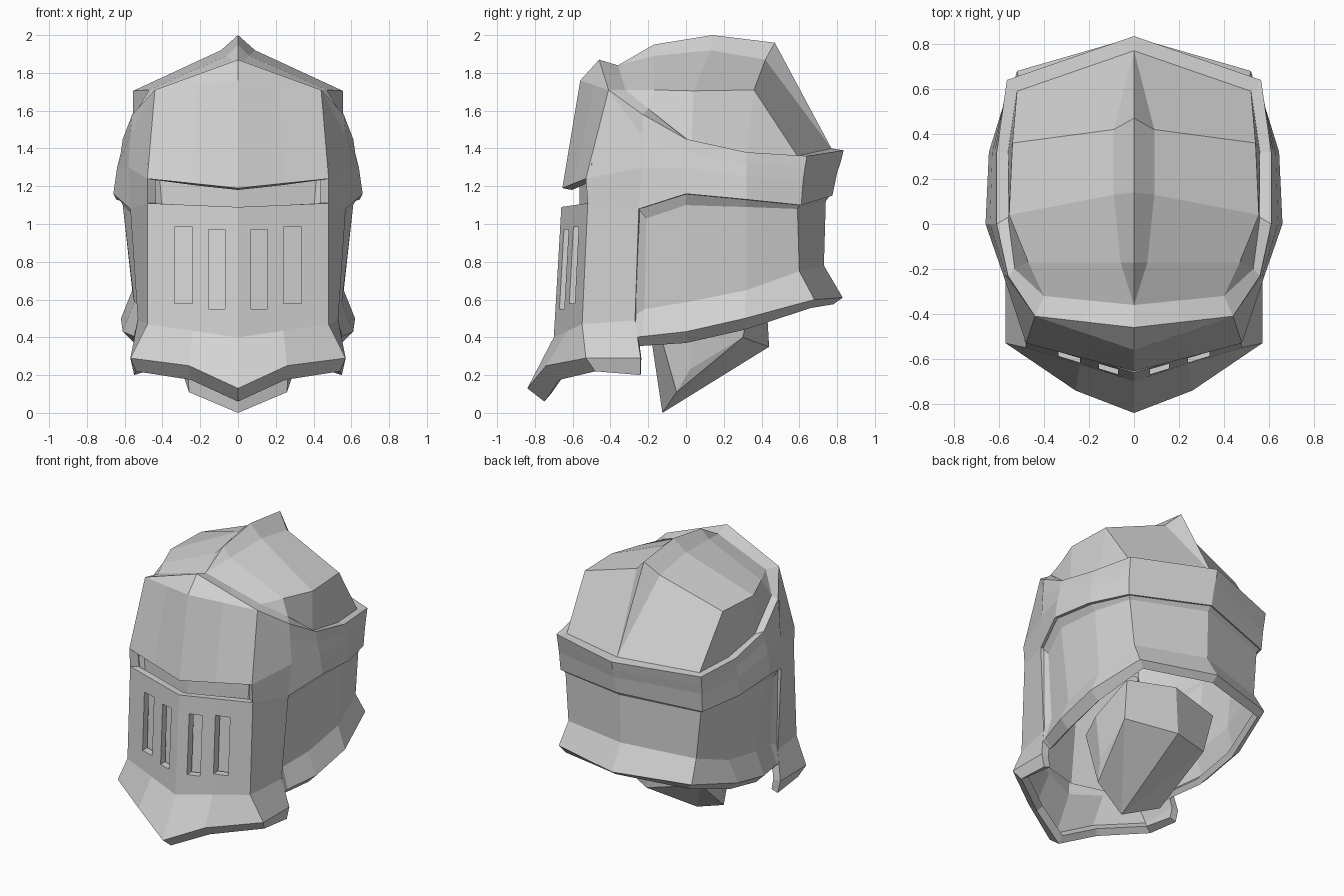
import bpy, bmesh

steel = bpy.data.materials.new("steel grey")
steel.diffuse_color = (0.65, 0.65, 0.65, 1)


def sheet(name, rows, skip=lambda r, c: False, thickness=0.0):
    """Right half of a plate from rows of points (top to bottom, front to back), mirrored."""
    bm = bmesh.new()
    found = {}

    def vert(p):
        if p not in found:
            found[p] = bm.verts.new(p)
        return found[p]

    for r in range(len(rows) - 1):
        for c in range(len(rows[r]) - 1):
            if skip(r, c) or c + 1 >= len(rows[r + 1]):
                continue
            corners = [rows[r][c], rows[r + 1][c], rows[r + 1][c + 1], rows[r][c + 1]]
            corners = list(dict.fromkeys(corners))
            if len(corners) > 2:
                bm.faces.new([vert(p) for p in corners])
    mesh = bpy.data.meshes.new(name)
    bm.to_mesh(mesh)
    bm.free()
    ob = bpy.data.objects.new(name, mesh)
    bpy.context.collection.objects.link(ob)
    mesh.materials.append(steel)
    mirror = ob.modifiers.new("mirror", 'MIRROR')
    mirror.use_clip = True
    if thickness:
        solid = ob.modifiers.new("thickness", 'SOLIDIFY')
        solid.thickness = thickness
        solid.offset = -1
        solid.use_even_offset = True
    return ob


# Visor: brow, rim band round the back, face plate and flared chin
inner_rim = [(0, -.36, 1.84), (.2, -.34, 1.775), (.4, -.32, 1.71), (.53, -.2, 1.61),
             (.56, .03, 1.43), (.56, .32, 1.38), (.52, .59, 1.36), (0, .77, 1.4)]
visor = sheet("visor", [
    inner_rim,
    [(0, -.46, 1.87), (.22, -.435, 1.79), (.44, -.41, 1.71), (.56, -.23, 1.58),
     (.61, 0, 1.45), (.61, .32, 1.38), (.565, .64, 1.36), (0, .835, 1.39)],
    [(0, -.56, 1.76), (.22, -.485, 1.735), (.44, -.41, 1.71), (.57, -.23, 1.47),
     (.62, 0, 1.38), (.62, .32, 1.32), (.563, .63, 1.3), (0, .82, 1.33)],
    [(0, -.655, 1.19), (.24, -.593, 1.215), (.48, -.53, 1.24), (.58, -.23, 1.3),
     (.64, 0, 1.3), (.63, .32, 1.25), (.56, .62, 1.23), (0, .8, 1.27)],
    [(0, -.66, 1.09), (.24, -.59, 1.1), (.48, -.52, 1.11), (.57, -.25, 1.08),
     (.66, 0, 1.16), (.645, .32, 1.13), (.555, .61, 1.1), (0, .775, 1.15)],
    [(0, -.7, .4), (.24, -.625, .435), (.48, -.55, .47), (.53, -.27, .49)],
    [(0, -.84, .13), (.26, -.74, .25), (.57, -.53, .29), (.57, -.24, .29)],
    [(0, -.75, .06), (.25, -.67, .175), (.54, -.48, .22), (.55, -.24, .2)],
], skip=lambda r, c: r == 3 and c < 2, thickness=0.05)

# Breathing slots cut through the face plate
bm = bmesh.new()
for x0, x1, z0, z1 in ((.07, .155, .55, .97), (.24, .335, .58, .985)):
    for s in (1, -1):
        for v in bmesh.ops.create_cube(bm, size=1)["verts"]:
            v.co = (s * (x0 + x1) / 2 + v.co.x * (x1 - x0), -.6 + v.co.y * .4,
                    (z0 + z1) / 2 + v.co.z * (z1 - z0))
mesh = bpy.data.meshes.new("slot_cutter")
bm.to_mesh(mesh)
bm.free()
cutter = bpy.data.objects.new("slot_cutter", mesh)
bpy.context.collection.objects.link(cutter)
cutter.hide_render = True
cutter.hide_viewport = True
cut = visor.modifiers.new("slots", 'BOOLEAN')
cut.object = cutter
cut.operation = 'DIFFERENCE'
cut.solver = 'EXACT'

# Closed lining behind the eye slit and breathing slots
sheet("face_lining", [
    [(0, -.565, 1.32), (.22, -.51, 1.32), (.42, -.46, 1.32), (.48, -.5, 1.32)],
    [(0, -.565, 1.05), (.22, -.51, 1.05), (.4, -.465, 1.05), (.475, -.5, 1.05)],
    [(0, -.625, .45), (.24, -.56, .45), (.45, -.5, .46), (.47, -.49, .46)],
])

# Ridged crown rising out of the rim
sheet("crown", [
    [(0, -.36, 1.84), (0, -.17, 1.95), (0, .14, 2.0), (0, .47, 1.96), (0, .77, 1.4)],
    [(0, -.36, 1.84), (.06, -.17, 1.89), (.09, .13, 1.92), (.09, .42, 1.87), (0, .77, 1.4)],
    [(.4, -.32, 1.71), (.47, -.17, 1.71), (.555, .04, 1.705), (.54, .36, 1.71), (.52, .59, 1.36)],
    [(.4, -.32, 1.71), (.53, -.2, 1.61), (.56, .03, 1.43), (.56, .32, 1.38), (.52, .59, 1.36)],
])

# Neck guard: bevelled step under the rim band, side wall, flared lower edge
sheet("neck_guard", [
    [(.555, -.26, 1.09), (.555, -.26, 1.09), (.645, 0, 1.165), (.63, .32, 1.135),
     (.545, .605, 1.105), (0, .765, 1.155)],
    [(.555, -.26, 1.09), (.54, -.21, 1.03), (.61, 0, 1.1), (.595, .32, 1.09),
     (.53, .59, 1.08), (0, .74, 1.12)],
    [(.525, -.265, .52), (.505, -.22, .55), (.55, 0, .585), (.56, .32, .65),
     (.5, .6, .75), (0, .73, .78)],
    [(.545, -.27, .4), (.55, -.23, .405), (.61, 0, .43), (.62, .31, .5),
     (.52, .68, .6), (0, .83, .61)],
    [(.5, -.27, .35), (.5, -.23, .355), (.55, 0, .37), (.56, .31, .44),
     (.48, .66, .555), (0, .78, .575)],
], thickness=0.04)

# Faceted neck stump inside the helmet
sheet("neck", [
    [(0, 0, .8), (0, 0, .8), (0, 0, .8), (0, 0, .8), (0, 0, .8)],
    [(0, -.2, .5), (.27, -.16, .5), (.36, .05, .52), (.36, .36, .65), (0, .42, .7)],
    [(0, -.125, 0), (.26, -.05, .11), (.3, .02, .23), (.33, .3, .4), (0, .44, .35)],
    [(0, -.125, 0), (.26, -.05, .11), (.26, -.05, .11), (.33, .3, .4), (0, .44, .35)],
    [(0, -.125, 0), (0, -.125, 0), (0, -.125, 0), (0, -.125, 0), (0, .44, .35)],
])
